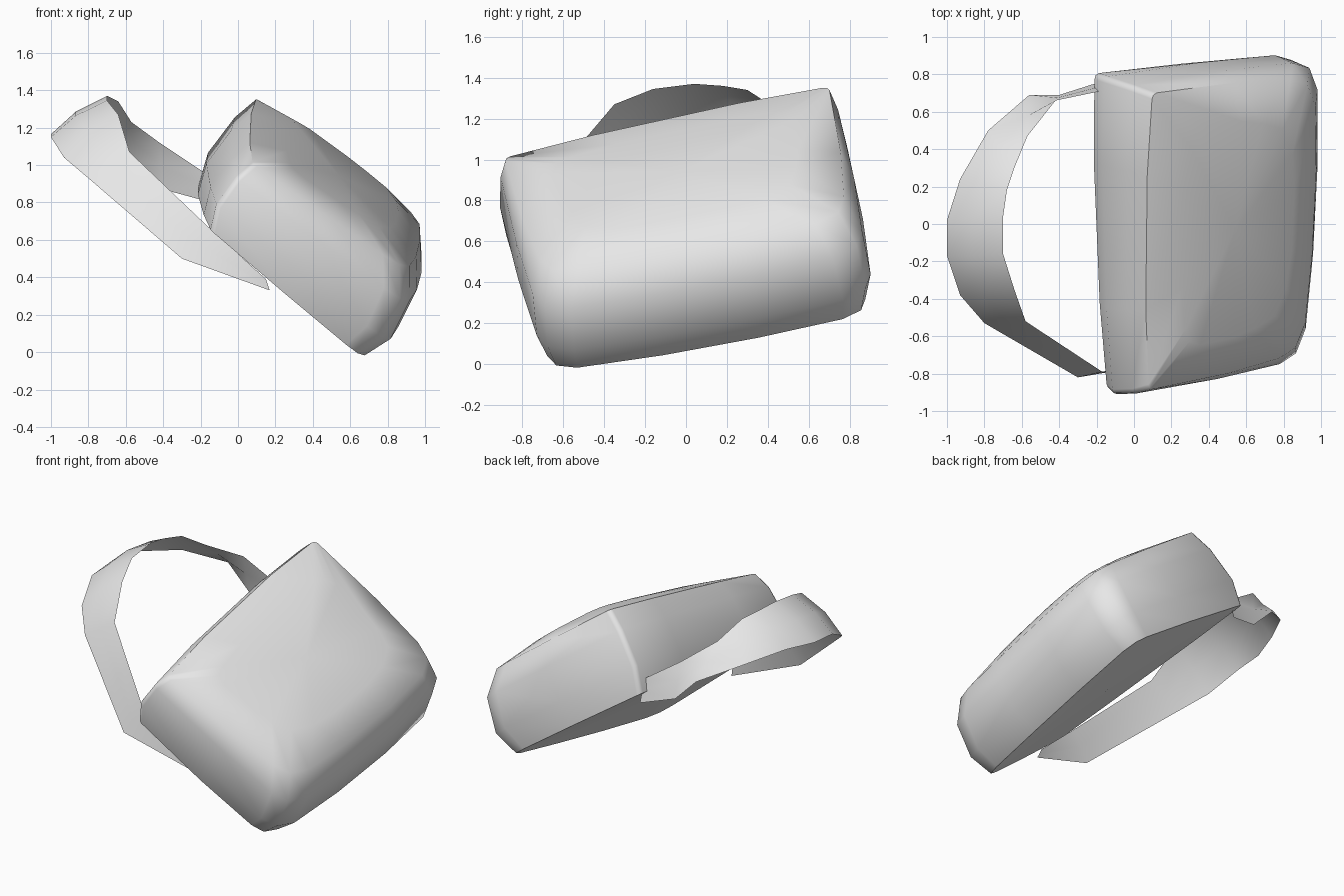
import bpy, bmesh
from mathutils import Vector

cube = bpy.data.objects.get("Cube")
if cube:
    bpy.data.objects.remove(cube, do_unlink=True)

grey = bpy.data.materials.new("plain_grey")
grey.use_nodes = True
COLOUR = (0.8, 0.8, 0.8, 1)
grey.diffuse_color = COLOUR
grey.node_tree.nodes["Principled BSDF"].inputs["Base Color"].default_value = COLOUR

# Tilted frame of the bag: down its height, across its width, out of its face
DOWN = Vector((0.805, 0.077, -0.586)).normalized()
ACROSS = Vector((0.064, 0.99, 0.155))
ACROSS = (ACROSS - DOWN * ACROSS.dot(DOWN)).normalized()
OUT = DOWN.cross(ACROSS)
ORIGIN = Vector((-0.18, -0.06, 0.77))
DEPTH = 0.5


def slouched(u, l, v):
    """Point of the bag, with its slanted mouth, leaning sides and twisted back."""
    front = v / DEPTH
    twist = -0.07 * l * (1 - u) - 0.03 * u
    v = v + twist * (1 - front) + 0.02 * l * front
    top_skew = 0.04 * l * (1 - u)
    lean = 0.02 + 0.06 * u + 0.03 * front
    return ORIGIN + DOWN * (u - top_skew) + ACROSS * (l + lean) + OUT * v


def finish(name, bm, angle):
    mesh = bpy.data.meshes.new(name)
    bm.to_mesh(mesh)
    bm.free()
    obj = bpy.data.objects.new(name, mesh)
    bpy.context.collection.objects.link(obj)
    mesh.materials.append(grey)
    bpy.ops.object.select_all(action="DESELECT")
    obj.select_set(True)
    bpy.context.view_layer.objects.active = obj
    bpy.ops.object.shade_smooth_by_angle(angle=angle)


def outline(top, bottom, w_top, w_bottom, c_top, c_bottom):
    """Half outline from the top middle to the bottom middle, then mirrored."""
    half = [(top - 0.025, w_top * 0.45), (top, w_top - c_top),
            (top + c_top * 0.3, w_top - c_top * 0.3), (top + c_top, w_top),
            ((top + bottom) / 2, (w_top + w_bottom) / 2 + 0.01),
            (bottom - c_bottom, w_bottom),
            (bottom - c_bottom * 0.35, w_bottom - c_bottom * 0.25),
            (bottom, w_bottom - c_bottom), (bottom + 0.025, w_bottom * 0.3)]
    return half + [(u, -l) for u, l in reversed(half)]


# Bag body: outlines lofted from the flat back to the domed face
layers = [
    (0.0, (0.0, 1.12, 0.85, 0.79, 0.03, 0.13)),
    (0.15, (-0.06, 1.18, 0.86, 0.83, 0.03, 0.16)),
    (0.36, (-0.06, 1.14, 0.84, 0.82, 0.03, 0.17)),
    (0.49, (-0.03, 1.03, 0.81, 0.76, 0.03, 0.17)),
    (0.555, (0.17, 0.84, 0.60, 0.56, 0.10, 0.20)),
]
bm = bmesh.new()
rings = [[bm.verts.new(slouched(u, l, v)) for u, l in outline(*shape)]
         for v, shape in layers]
for low, high in zip(rings, rings[1:]):
    for i in range(len(low)):
        j = (i + 1) % len(low)
        bm.faces.new((low[i], low[j], high[j], high[i]))
caps = [bm.faces.new(rings[0]), bm.faces.new(rings[-1])]
bmesh.ops.poke(bm, faces=caps)
bmesh.ops.recalc_face_normals(bm, faces=bm.faces)
finish("bag_body", bm, 1.0)

# Carrying strap: matching points along its back edge and its face edge
back_edge = [(-0.18, 0.76, 0.81), (-0.4, 0.69, 0.87),
             (-0.56, 0.69, 1.03), (-0.78, 0.5, 1.13), (-0.93, 0.24, 1.18),
             (-1.0, 0.02, 1.165), (-1.0, -0.17, 1.15), (-0.93, -0.38, 1.04),
             (-0.8, -0.53, 0.93), (-0.3, -0.82, 0.5), (0.17, -0.74, 0.33)]
face_edge = [(-0.18, 0.71, 0.96), (-0.42, 0.66, 1.12),
             (-0.57, 0.47, 1.23), (-0.64, 0.3, 1.34), (-0.68, 0.18, 1.36),
             (-0.7, 0.04, 1.37), (-0.7, -0.16, 1.345), (-0.64, -0.35, 1.27),
             (-0.58, -0.52, 1.07), (-0.17, -0.79, 0.68), (0.15, -0.72, 0.39)]
LOOP_CENTRE = Vector((-0.3, 0, 0.72))
bm = bmesh.new()
rows = []
for i, (a, b) in enumerate(zip(back_edge, face_edge)):
    # The padded grip bows slightly outwards
    middle = (Vector(a) + Vector(b)) / 2
    bow = 0.025 if 2 < i < 8 else 0
    middle += (middle - LOOP_CENTRE).normalized() * bow
    rows.append([bm.verts.new(p) for p in (a, middle, b)])
for near, far in zip(rows, rows[1:]):
    for k in range(2):
        bm.faces.new((far[k], far[k + 1], near[k + 1], near[k]))
finish("carrying_strap", bm, 0.9)
